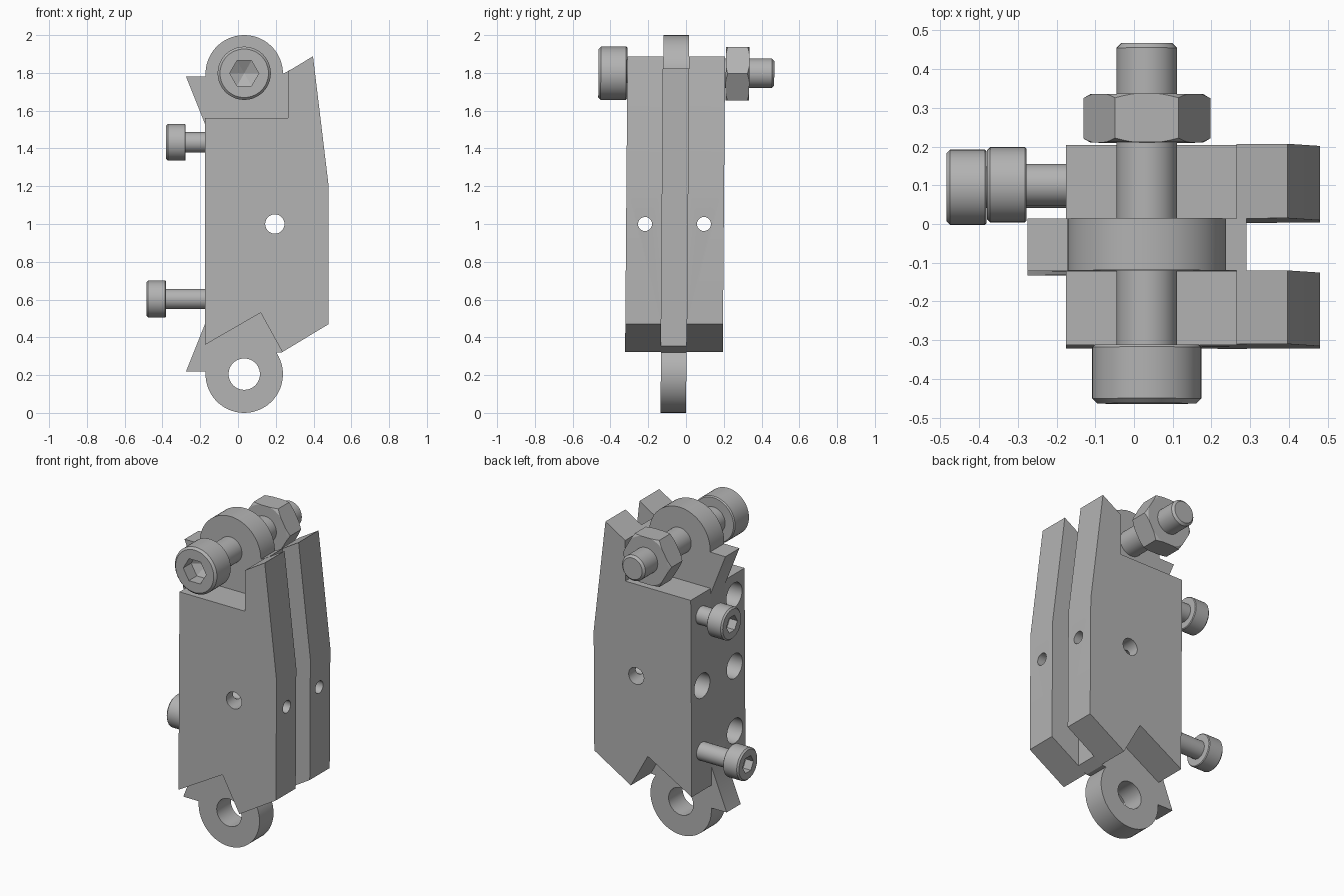
import bpy, bmesh, math
from mathutils import Vector, Matrix

if "Cube" in bpy.data.objects:
    bpy.data.objects.remove(bpy.data.objects["Cube"])

steel = bpy.data.materials.new("steel_grey")
steel.diffuse_color = (0.45, 0.45, 0.45, 1)
steel.use_nodes = True
steel.node_tree.nodes["Principled BSDF"].inputs["Base Color"].default_value = steel.diffuse_color


def finish(name, bm):
    bmesh.ops.recalc_face_normals(bm, faces=bm.faces[:])
    me = bpy.data.meshes.new(name)
    bm.to_mesh(me)
    bm.free()
    me.materials.append(steel)
    ob = bpy.data.objects.new(name, me)
    bpy.context.collection.objects.link(ob)
    return ob


def extrude_y(name, outline, y0, y1):
    """Extrude an (x, z) outline from y0 to y1."""
    bm = bmesh.new()
    a = [bm.verts.new((x, y0, z)) for x, z in outline]
    b = [bm.verts.new((x, y1, z)) for x, z in outline]
    bm.faces.new(a)
    bm.faces.new(b[::-1])
    for i in range(len(a)):
        j = (i + 1) % len(a)
        bm.faces.new((a[i], b[i], b[j], a[j]))
    return finish(name, bm)


def lathe(name, profile, origin, axis, segs=48):
    """Revolve (radius, distance) pairs round an axis; 6 segments give a hexagon."""
    rot = Vector(axis).to_track_quat('Z', 'Y').to_matrix().to_4x4()
    m = Matrix.Translation(origin) @ rot
    bm = bmesh.new()
    rings = []
    for r, t in profile:
        rings.append([bm.verts.new(m @ Vector((r * math.cos(i * math.tau / segs),
                                               r * math.sin(i * math.tau / segs), t)))
                      for i in range(segs)])
    bm.faces.new(rings[0])
    bm.faces.new(rings[-1])
    for p, q in zip(rings, rings[1:]):
        for i in range(segs):
            j = (i + 1) % segs
            bm.faces.new((p[i], p[j], q[j], q[i]))
    return finish(name, bm)


def boolean(ob, cutter, op='DIFFERENCE'):
    mod = ob.modifiers.new("cut", 'BOOLEAN')
    mod.operation, mod.solver, mod.object = op, 'EXACT', cutter
    bpy.context.view_layer.objects.active = ob
    bpy.ops.object.modifier_apply(modifier=mod.name)
    bpy.data.objects.remove(cutter)


def cap_screw(name, origin, axis, head_r, head_l, shank_r, length, socket_r):
    """Socket head screw with a chamfered head and a hexagon recess."""
    c = head_r * 0.09
    ob = lathe(name, [(head_r - c, 0), (head_r, c), (head_r, head_l - c / 2),
                      (head_r - c / 2, head_l), (shank_r, head_l),
                      (shank_r, length - c), (shank_r - c, length)], origin, axis)
    boolean(ob, lathe("socket_cutter", [(socket_r, -0.05), (socket_r, head_l * 0.5),
                                        (0.002, head_l * 0.75)], origin, axis, 6))
    return ob


def arc(cx, cz, r, a0, a1, n=32):
    return [(cx + r * math.cos(math.radians(a0 + (a1 - a0) * i / n)),
             cz + r * math.sin(math.radians(a0 + (a1 - a0) * i / n))) for i in range(n + 1)]


EYE_X, EYE_R, TOP_Z, LOW_Z = 0.033, 0.205, 1.795, 0.205
IN_F, IN_B = -0.127, 0.008   # faces of the centre link
parts = []

# centre link with an eye and a hooked tooth at each end
outline = ([(0.29, 0.355), (0.29, 1.823)] + arc(EYE_X, TOP_Z, EYE_R, 0, 184)
           + [(-0.275, 1.78), (-0.175, 1.53), (-0.175, 0.47), (-0.275, 0.22)]
           + arc(EYE_X, LOW_Z, EYE_R, 176, 394) + [(0.23, 0.32)])
link = extrude_y("centre_link", outline, IN_F, IN_B)
boolean(link, lathe("eye_cutter", [(0.083, -1), (0.083, 1)], (EYE_X, 0, LOW_Z), (0, 1, 0)))
boolean(link, lathe("pin_cutter", [(0.051, -1), (0.051, 1)], (0.195, 0, 1), (0, 1, 0)))
parts.append(link)

# side plates with cross hole, stepped through hole and blind holes
plate = [(-0.175, 0.36), (0.12, 0.53), (0.235, 0.322), (0.48, 0.47), (0.48, 1.2),
         (0.397, 1.888), (0.265, 1.808), (0.265, 1.56), (-0.175, 1.56)]
for name, y0, y1, hole_y, blind in (("front_plate", -0.317, IN_F, -0.217, (1.432, 0.605)),
                                    ("back_plate", IN_B, 0.2, 0.095, ())):
    ob = extrude_y(name, plate, y0, y1)
    boolean(ob, lathe("pin_cutter", [(0.051, -1), (0.051, 1)], (0.195, 0, 1), (0, 1, 0)))
    boolean(ob, lathe("step_cutter", [(0.075, -0.4), (0.075, 0.08), (0.037, 0.08), (0.037, 0.7)],
                      (0, hole_y, 1), (1, 0, 0)))
    for z in blind:
        boolean(ob, lathe("blind_cutter", [(0.075, -0.4), (0.075, 0.08)],
                          (0, hole_y, z), (1, 0, 0)))
    parts.append(ob)

# pivot bolt through the upper eye, with its nut
parts.append(cap_screw("pivot_bolt", (EYE_X, -0.47, 1.798), (0, 1, 0),
                       0.141, 0.152, 0.078, 0.931, 0.077))
nut = lathe("pivot_nut", [(0.164, 0.204), (0.164, 0.329)], (EYE_X, 0, 1.796), (0, 1, 0), 6)
boolean(nut, lathe("chamfer_body", [(0.144, 0.203), (0.168, 0.217), (0.168, 0.316), (0.144, 0.33)],
                   (EYE_X, 0, 1.796), (0, 1, 0)), 'INTERSECT')
parts.append(nut)

# two screws entering the left edge of the back plate
for name, x, z in (("upper_screw", -0.38, 1.432), ("lower_screw", -0.484, 0.603)):
    parts.append(cap_screw(name, (x, 0.098, z), (1, 0, 0), 0.097, 0.103, 0.054, 0.42, 0.052))

# slight lean of the whole assembly, then smooth the round surfaces
for ob in parts:
    for v in ob.data.vertices:
        v.co.y += 0.008 * (v.co.z - 1)
    bpy.ops.object.select_all(action='DESELECT')
    ob.select_set(True)
    bpy.context.view_layer.objects.active = ob
    bpy.ops.object.shade_smooth_by_angle(angle=math.radians(25))
